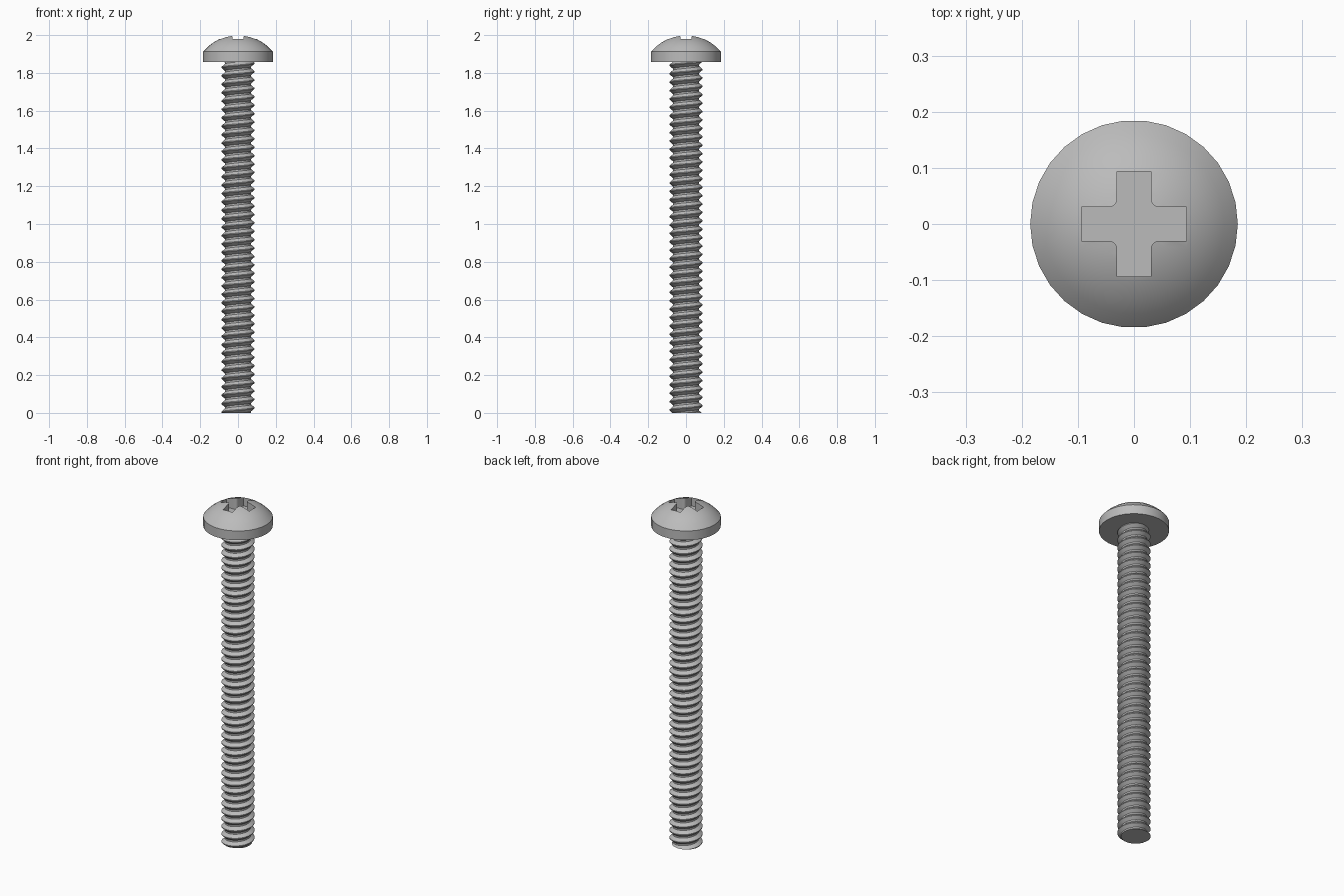
import bpy
import bmesh
import math
from mathutils import Matrix, Vector

cube = bpy.data.objects.get("Cube")
if cube:
    bpy.data.objects.remove(cube, do_unlink=True)

HEAD_R, HEAD_BASE, RIM_Z, TOP_Z = 0.185, 1.858, 1.912, 2.0
CORE_R, CREST_R, PITCH = 0.07, 0.088, 0.0445
SLOT_L, SLOT_W, FILLET, SLOT_FLOOR = 0.094, 0.03, 0.015, 1.93

steel = bpy.data.materials.new("grey steel")
steel.use_nodes = True
colour = (0.5, 0.5, 0.5, 1)
steel.diffuse_color = colour
steel.node_tree.nodes["Principled BSDF"].inputs["Base Color"].default_value = colour


def make_object(name, bm):
    bmesh.ops.recalc_face_normals(bm, faces=bm.faces[:])
    mesh = bpy.data.meshes.new(name)
    bm.to_mesh(mesh)
    bm.free()
    mesh.materials.append(steel)
    obj = bpy.data.objects.new(name, mesh)
    bpy.context.collection.objects.link(obj)
    return obj


def activate(obj):
    bpy.ops.object.select_all(action='DESELECT')
    obj.select_set(True)
    bpy.context.view_layer.objects.active = obj


def sweep(points, turns, steps, rise=0.0):
    """Spin an x-z profile about z, rising by the given pitch each turn."""
    bm = bmesh.new()
    verts = [bm.verts.new((x, 0, z)) for x, z in points]
    edges = [bm.edges.new(pair) for pair in zip(verts, verts[1:])]
    bmesh.ops.spin(bm, geom=verts + edges, cent=(0, 0, 0), axis=(0, 0, 1),
                   dvec=(0, 0, rise / steps), angle=math.tau * turns,
                   steps=steps * turns)
    bmesh.ops.remove_doubles(bm, verts=bm.verts[:], dist=0.0002)
    return bm


# Domed head: flat underside, short straight rim, spherical cap
cap = TOP_Z - RIM_Z
sphere_r = (HEAD_R ** 2 + cap ** 2) / (2 * cap)
cap_angle = math.asin(HEAD_R / sphere_r)
rings = 6
profile = [(0, HEAD_BASE), (HEAD_R, HEAD_BASE)]
for i in range(rings + 1):
    a = cap_angle * (1 - i / rings)
    profile.append((sphere_r * math.sin(a), TOP_Z - sphere_r * (1 - math.cos(a))))
head = make_object("screw_head", sweep(profile, 1, 30))

# Cross-shaped cutter with rounded inner corners
bm = bmesh.new()
outline = []
for quarter in range(4):
    turn = Matrix.Rotation(quarter * math.pi / 2, 3, 'Z')
    centre = SLOT_W + FILLET
    points = [(SLOT_L, SLOT_W)]
    for i in range(6):
        a = math.pi * (1.5 - 0.1 * i)
        points.append((centre + FILLET * math.cos(a), centre + FILLET * math.sin(a)))
    points.append((SLOT_W, SLOT_L))
    outline += [bm.verts.new(turn @ Vector((x, y, SLOT_FLOOR))) for x, y in points]
floor = bm.faces.new(outline)
walls = bmesh.ops.extrude_face_region(bm, geom=[floor], use_keep_orig=True)["geom"]
bmesh.ops.translate(bm, vec=(0, 0, 0.2),
                    verts=[v for v in walls if isinstance(v, bmesh.types.BMVert)])
cutter = make_object("cross_cutter", bm)
cutter.hide_render = True

# Cut the drive recess
activate(head)
cut = head.modifiers.new("cross_recess", 'BOOLEAN')
cut.operation = 'DIFFERENCE'
cut.solver = 'EXACT'
cut.object = cutter
bpy.ops.object.modifier_apply(modifier=cut.name)
bpy.data.objects.remove(cutter, do_unlink=True)

# Threaded shank: one tooth swept up a right-handed helix, trimmed flat at both ends
turns = math.ceil(HEAD_BASE / PITCH) + 3
tooth = [(CORE_R, 0), (CORE_R, 0.2), (CREST_R, 0.55), (CREST_R, 0.65), (CORE_R, 1)]
start = -2.0 * PITCH
bm = sweep([(r, start + t * PITCH) for r, t in tooth], turns, 24, PITCH)
for height, direction in ((0, -1), (HEAD_BASE + 0.005, 1)):
    result = bmesh.ops.bisect_plane(
        bm, geom=bm.verts[:] + bm.edges[:] + bm.faces[:], dist=1e-6,
        plane_co=(0, 0, height), plane_no=(0, 0, direction), clear_outer=True)
    rim = [e for e in result["geom_cut"] if isinstance(e, bmesh.types.BMEdge)]
    bmesh.ops.contextual_create(bm, geom=rim)
shank = make_object("threaded_shank", bm)

# Smooth curved surfaces while keeping the corners crisp
for obj in (head, shank):
    activate(obj)
    bpy.ops.object.shade_smooth_by_angle(angle=math.radians(30))
